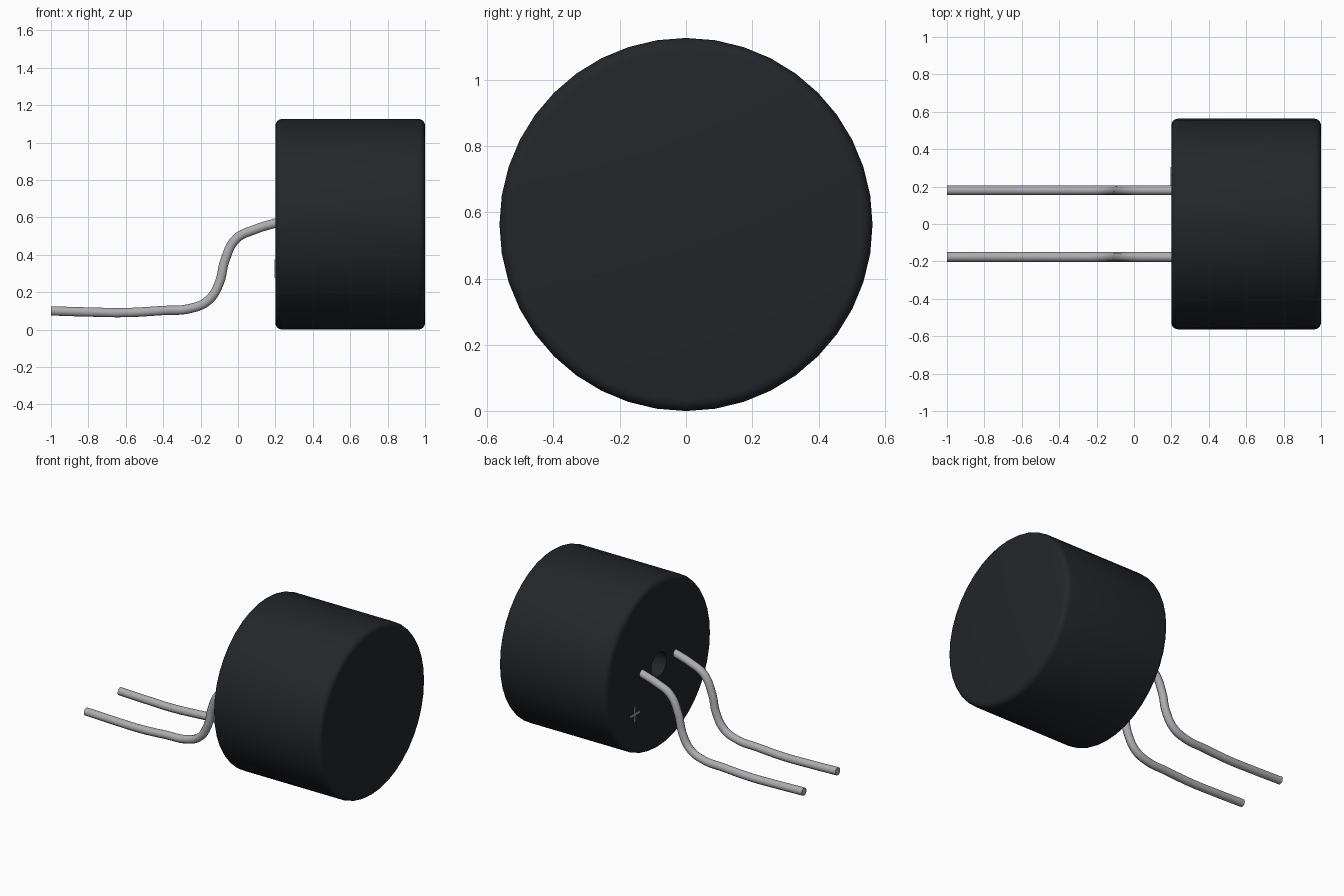
import bpy, bmesh, math

if "Cube" in bpy.data.objects:
    bpy.data.objects.remove(bpy.data.objects["Cube"])

R, CZ, SIDES = 0.563, 0.563, 40


def material(name, color):
    m = bpy.data.materials.new(name)
    m.diffuse_color = (*color, 1)
    m.use_nodes = True
    m.node_tree.nodes["Principled BSDF"].inputs["Base Color"].default_value = m.diffuse_color
    return m


black = material("black_plastic", (0.017, 0.019, 0.023))
metal = material("lead_metal", (0.42, 0.42, 0.44))


def add_mesh(name, bm, mat):
    bmesh.ops.recalc_face_normals(bm, faces=bm.faces)
    me = bpy.data.meshes.new(name)
    bm.to_mesh(me)
    bm.free()
    me.materials.append(mat)
    ob = bpy.data.objects.new(name, me)
    bpy.context.collection.objects.link(ob)
    return ob


# Body: profile (x, radius) turned about the x axis, with rounded rims and a sound hole
b = 0.035
steps = [math.radians(a) for a in (0, 22.5, 45, 67.5, 90)]
profile = [(0.35, 0.08), (0.2, 0.08)]
profile += [(0.2 + b - b * math.cos(a), R - b + b * math.sin(a)) for a in steps]
profile += [(1 - b + b * math.sin(a), R - b + b * math.cos(a)) for a in steps]

bm = bmesh.new()
rings = []
for x, r in profile:
    rings.append([bm.verts.new((x, r * math.sin(t), CZ + r * math.cos(t)))
                  for t in (2 * math.pi * i / SIDES for i in range(SIDES))])
for p, q in zip(rings, rings[1:]):
    for i in range(SIDES):
        j = (i + 1) % SIDES
        bm.faces.new((p[i], p[j], q[j], q[i]))
bm.faces.new(rings[0])
bm.faces.new(rings[-1])
body = add_mesh("buzzer_body", bm, black)
bpy.context.view_layer.objects.active = body
body.select_set(True)
bpy.ops.object.shade_smooth_by_angle(angle=math.radians(35))
body.select_set(False)

# Bent wire leads
path = [(-1, 0.1), (-0.8, 0.094), (-0.6, 0.091), (-0.4, 0.102), (-0.26, 0.112),
        (-0.16, 0.155), (-0.1, 0.25), (-0.07, 0.37), (-0.01, 0.485),
        (0.09, 0.535), (0.22, 0.575)]
for side, y in (("left", 0.18), ("right", -0.176)):
    cu = bpy.data.curves.new(side + "_lead", "CURVE")
    cu.dimensions = "3D"
    cu.bevel_depth = 0.026
    cu.bevel_resolution = 3
    cu.use_fill_caps = True
    cu.resolution_u = 6
    sp = cu.splines.new("BEZIER")
    sp.bezier_points.add(len(path) - 1)
    for p, (x, z) in zip(sp.bezier_points, path):
        p.co = (x, y, z)
        p.handle_left_type = p.handle_right_type = "AUTO"
    cu.materials.append(metal)
    bpy.context.collection.objects.link(bpy.data.objects.new(side + "_lead", cu))

# Raised polarity cross: a single plus outline extruded from the back face
w, l = 0.007, 0.05
outline = [(w, w), (w, l), (-w, l), (-w, w), (-l, w), (-l, -w),
           (-w, -w), (-w, -l), (w, -l), (w, -w), (l, -w), (l, w)]
bm = bmesh.new()
face = bm.faces.new([bm.verts.new((0.203, 0.255 + y, 0.325 + z)) for y, z in outline])
ext = bmesh.ops.extrude_face_region(bm, geom=[face])
for v in ext["geom"]:
    if isinstance(v, bmesh.types.BMVert):
        v.co.x = 0.195
add_mesh("polarity_mark", bm, metal)
